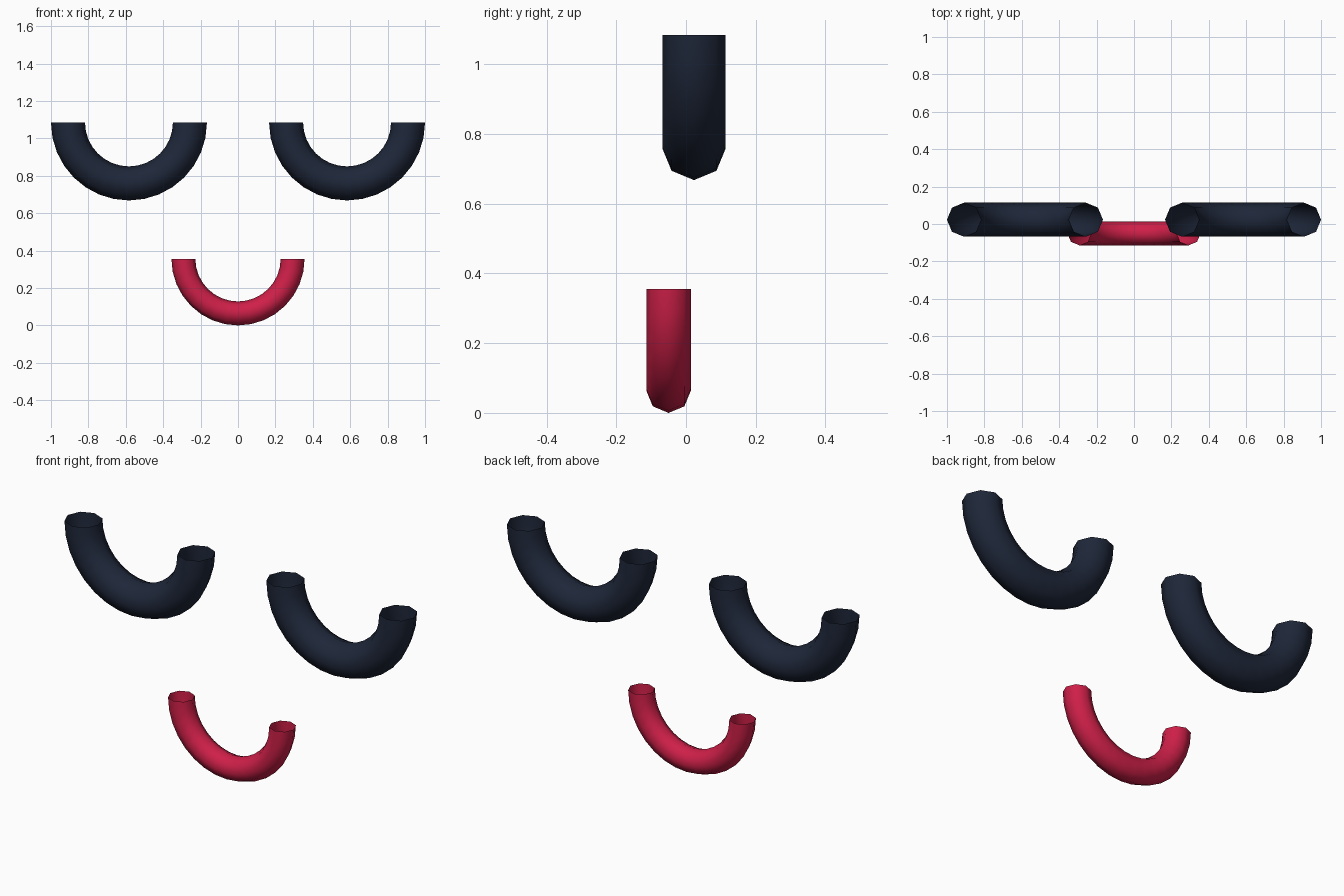
import bpy, bmesh, math
from mathutils import Matrix

if "Cube" in bpy.data.objects:
    bpy.data.objects.remove(bpy.data.objects["Cube"])


def material(name, color):
    mat = bpy.data.materials.new(name)
    mat.diffuse_color = color
    mat.use_nodes = True
    mat.node_tree.nodes["Principled BSDF"].inputs["Base Color"].default_value = mat.diffuse_color
    return mat


def half_ring(name, center, major, tube, mat, sides=8, steps=16):
    """Open-ended half torus hanging below its centre."""
    bm = bmesh.new()
    # Octagonal section at the right-hand end
    bmesh.ops.create_circle(bm, segments=sides, radius=tube,
                            matrix=Matrix.Translation((major, 0, 0)))
    # Sweep down and round to the left-hand end
    bmesh.ops.spin(bm, geom=bm.verts[:] + bm.edges[:], cent=(0, 0, 0),
                   axis=(0, 1, 0), angle=math.pi, steps=steps)
    bmesh.ops.recalc_face_normals(bm, faces=bm.faces[:])
    for f in bm.faces:
        f.smooth = True
    mesh = bpy.data.meshes.new(name)
    bm.to_mesh(mesh)
    bm.free()
    mesh.materials.append(mat)
    obj = bpy.data.objects.new(name, mesh)
    obj.location = center
    bpy.context.collection.objects.link(obj)
    return obj


navy = material("navy", (0.013, 0.020, 0.041, 1))
red = material("red", (0.62, 0.014, 0.065, 1))

# Pair of closed, smiling eyes
for side, x in (("left", -0.583), ("right", 0.583)):
    half_ring(f"{side}_eye", (x, 0.023, 1.085), 0.326, 0.091, navy)

# Smiling mouth
half_ring("mouth", (0, -0.05, 0.356), 0.292, 0.064, red)
